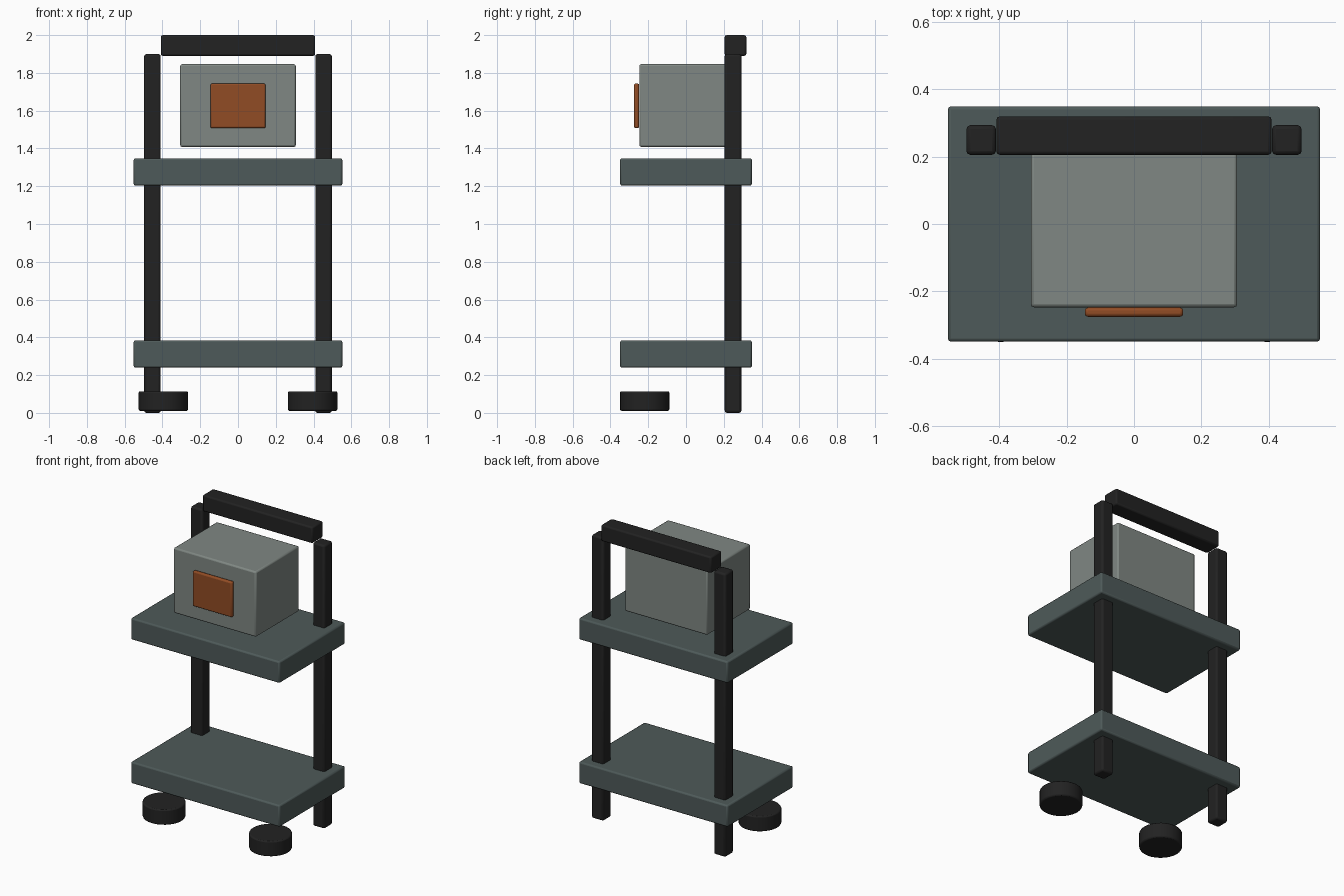
import bpy, math

if "Cube" in bpy.data.objects:
    bpy.data.objects.remove(bpy.data.objects["Cube"])


def material(name, rgb):
    m = bpy.data.materials.new(name)
    m.diffuse_color = (*rgb, 1.0)
    m.use_nodes = True
    m.node_tree.nodes["Principled BSDF"].inputs["Base Color"].default_value = m.diffuse_color
    return m


SLATE = material("slate shelf", (0.076, 0.102, 0.100))
GREY = material("grey casing", (0.215, 0.245, 0.228))
ORANGE = material("orange panel", (0.285, 0.072, 0.018))
BLACK = material("black frame", (0.016, 0.016, 0.016))


def finish(obj, name, mat, bevel, segments=2):
    obj.name = name
    obj.data.materials.append(mat)
    mod = obj.modifiers.new("rounded edges", 'BEVEL')
    mod.width = bevel
    mod.segments = segments
    mod.limit_method = 'ANGLE'
    mod.angle_limit = math.radians(40)
    bpy.ops.object.shade_smooth_by_angle(angle=math.radians(35))


def box(name, lo, hi, mat, bevel):
    """Bevelled box between two corners."""
    centre = [(a + b) / 2 for a, b in zip(lo, hi)]
    size = [b - a for a, b in zip(lo, hi)]
    bpy.ops.mesh.primitive_cube_add(size=1, location=centre)
    obj = bpy.context.object
    obj.scale = size
    bpy.ops.object.transform_apply(location=False, rotation=False, scale=True)
    finish(obj, name, mat, bevel)


# Two shelves
for name, z in (("lower_shelf", 0.239), ("upper_shelf", 1.203)):
    box(name, (-0.552, -0.349, z), (0.552, 0.349, z + 0.145), SLATE, 0.01)

# Rear posts and front caster wheels, mirrored left and right
for side, s in (("left", -1), ("right", 1)):
    x = s * 0.453
    box(side + "_post", (x - 0.044, 0.205, 0.0), (x + 0.044, 0.293, 1.9), BLACK, 0.012)
    bpy.ops.mesh.primitive_cylinder_add(
        vertices=28, radius=0.131, depth=0.103, location=(s * 0.395, -0.219, 0.0625))
    finish(bpy.context.object, side + "_wheel", BLACK, 0.008)

# Push handle between the post tops
box("push_handle", (-0.408, 0.205, 1.89), (0.408, 0.319, 2.0), BLACK, 0.01)

# Device casing and its front panel
box("device_casing", (-0.306, -0.247, 1.408), (0.306, 0.213, 1.846), GREY, 0.01)
box("front_panel", (-0.146, -0.275, 1.507), (0.146, -0.248, 1.744), ORANGE, 0.009)
